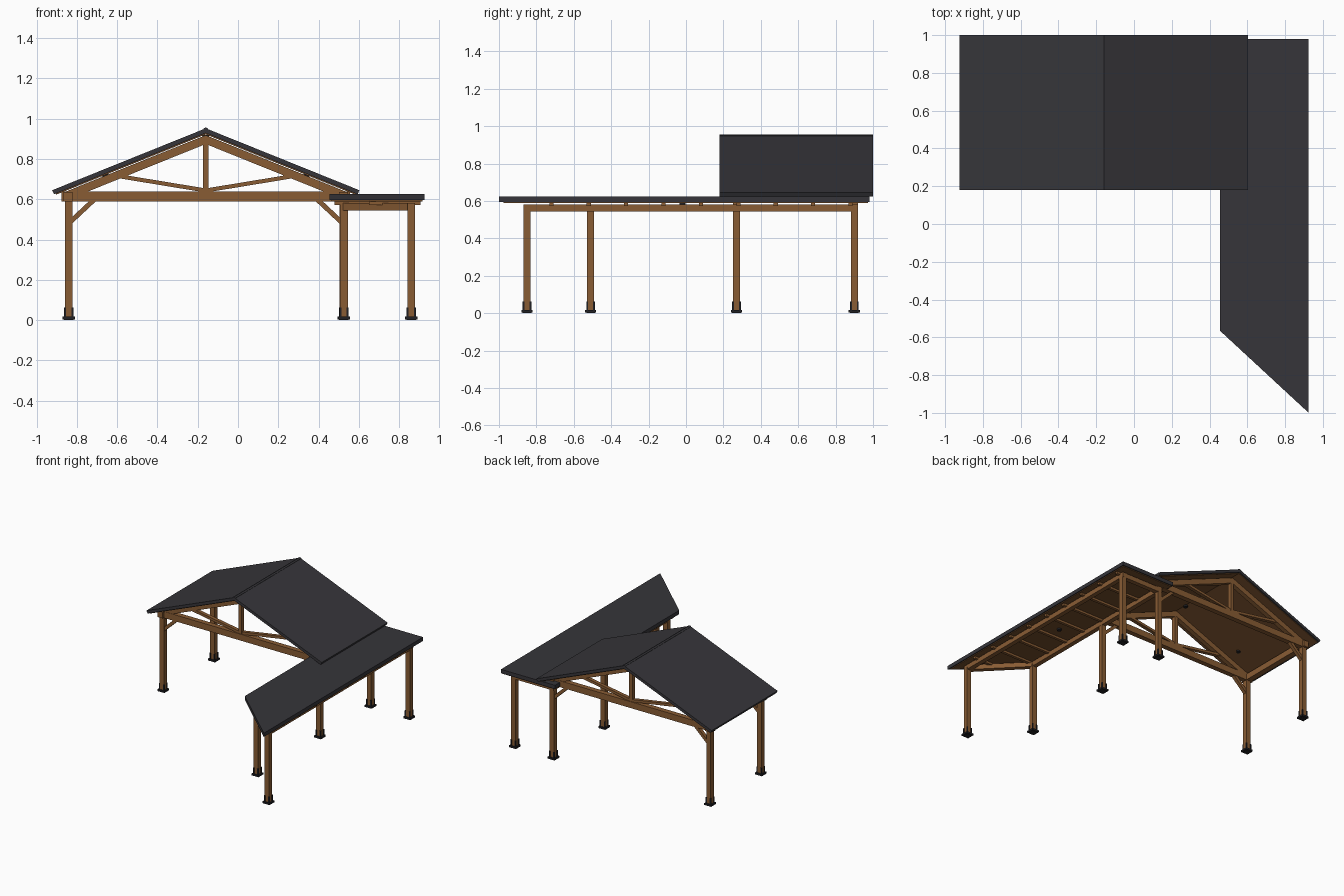
import bpy
import bmesh
from mathutils import Vector, Matrix

cube = bpy.data.objects.get("Cube")
if cube:
    bpy.data.objects.remove(cube, do_unlink=True)


def material(name, rgb, rough=0.7):
    m = bpy.data.materials.new(name)
    m.use_nodes = True
    m.diffuse_color = (*rgb, 1)
    node = m.node_tree.nodes["Principled BSDF"]
    node.inputs["Base Color"].default_value = (*rgb, 1)
    node.inputs["Roughness"].default_value = rough
    return m


ROOF = material("charcoal roofing", (0.037, 0.036, 0.042))
WOOD = material("warm timber", (0.25, 0.107, 0.034))
BOARD = material("ceiling boards", (0.17, 0.073, 0.024))
METAL = material("dark metal", (0.014, 0.014, 0.017))


def finish(name, bm, mat):
    bmesh.ops.recalc_face_normals(bm, faces=bm.faces)
    me = bpy.data.meshes.new(name)
    bm.to_mesh(me)
    bm.free()
    me.materials.append(mat)
    ob = bpy.data.objects.new(name, me)
    bpy.context.collection.objects.link(ob)
    return ob


def box(name, centre, size, mat):
    bm = bmesh.new()
    bmesh.ops.create_cube(bm, size=1, matrix=Matrix.Translation(centre) @ Matrix.Diagonal((*size, 1)))
    return finish(name, bm, mat)


def beam(name, p, q, wide, high, mat=WOOD):
    """Timber running from p to q, wide sideways and high upwards."""
    p, q = Vector(p), Vector(q)
    along = (q - p).normalized()
    guide = Vector((0, 1, 0)) if abs(along.y) < 0.01 else Vector((0, 0, 1))
    side = along.cross(guide).normalized()
    if abs(along.y) < 0.01:
        wide, high = high, wide
    rot = Matrix((along, side, side.cross(along))).transposed().to_4x4()
    bm = bmesh.new()
    bmesh.ops.create_cube(bm, size=1, matrix=Matrix.Translation((p + q) / 2) @ rot
                          @ Matrix.Diagonal(((q - p).length, wide, high, 1)))
    return finish(name, bm, mat)


def prism(name, points, push, mat):
    bm = bmesh.new()
    face = bm.faces.new([bm.verts.new(p) for p in points])
    out = bmesh.ops.extrude_face_region(bm, geom=[face])
    bmesh.ops.translate(bm, vec=push, verts=[v for v in out["geom"] if isinstance(v, bmesh.types.BMVert)])
    return finish(name, bm, mat)


# Gable layout
RIDGE = -0.16
SLOPE = 0.403
FRONT, BACK = 0.27, 0.90


def chevron(name, top, thick, half, y0, y1, mat):
    """Folded slab following both roof slopes."""
    cut = thick * SLOPE
    pts = [(-half, top - SLOPE * half), (0, top), (half, top - SLOPE * half),
           (half - cut, top - thick - SLOPE * (half - cut)), (0, top - thick),
           (cut - half, top - thick - SLOPE * (half - cut))]
    return prism(name, [(RIDGE + x, y0, z) for x, z in pts], (0, y1 - y0, 0), mat)


chevron("gable_roof", 0.952, 0.024, 0.763, 0.18, 1.0, ROOF)
chevron("gable_ceiling", 0.928, 0.006, 0.745, 0.19, 0.99, BOARD)
chevron("ridge_cap", 0.956, 0.006, 0.012, 0.18, 1.0, ROOF)

# Trusses with knee braces
for end, y in (("front", FRONT), ("back", BACK)):
    chevron(end + "_truss_rafters", 0.918, 0.044, 0.705, y - 0.018, y + 0.018, WOOD)
    beam(end + "_tie_beam", (RIDGE - 0.715, y, 0.613), (RIDGE + 0.715, y, 0.613), 0.04, 0.05)
    box(end + "_king_post", (RIDGE, y, 0.76), (0.028, 0.032, 0.25), WOOD)
    for side, s in (("right", -1), ("left", 1)):
        beam(f"{end}_{side}_strut", (RIDGE + s * 0.43, y, 0.714),
             (RIDGE + s * 0.01, y, 0.645), 0.028, 0.02)
        beam(f"{end}_{side}_knee_brace", (RIDGE + s * 0.675, y, 0.485),
             (RIDGE + s * 0.555, y, 0.597), 0.028, 0.024)

# Eave beams between the trusses
for side, s in (("right", -1), ("left", 1)):
    x = RIDGE + s * 0.683
    beam(side + "_eave_beam", (x, 0.235, 0.613), (x, 0.935, 0.613), 0.045, 0.048)

# Flat side roof with a slanted front end
outline = [(0.455, 0.98), (0.455, -0.565), (0.925, -1.0), (0.925, 0.98)]
prism("side_roof", [(x, y, 0.595) for x, y in outline], (0, 0, 0.03), ROOF)
inner = [(0.463, 0.972), (0.463, -0.555), (0.917, -0.975), (0.917, 0.972)]
prism("side_ceiling", [(x, y, 0.589) for x, y in inner], (0, 0, 0.006), BOARD)

# Side roof beams
INNER, OUTER = 0.526, 0.86
beam("inner_side_beam", (INNER, -0.53, 0.563), (INNER, 0.92, 0.563), 0.036, 0.038)
beam("outer_side_beam", (OUTER, -0.87, 0.563), (OUTER, 0.92, 0.563), 0.036, 0.038)
beam("slanted_front_beam", (INNER, -0.51, 0.563), (OUTER, -0.85, 0.563), 0.036, 0.038)
beam("rear_side_beam", (INNER, BACK, 0.563), (OUTER, BACK, 0.563), 0.036, 0.038)

# Side roof rafters, trimmed to the slanted end
for i in range(10):
    y = -0.92 + i * 0.2
    start = max(0.48, 0.455 + (-0.54 - y) * 1.08)
    if start < 0.84:
        beam(f"side_rafter_{i}", (start, y, 0.581), (0.905, y, 0.581), 0.022, 0.018)

# Posts on metal feet
posts = [("right_front", -0.84, FRONT, 0.6), ("right_back", -0.84, BACK, 0.6),
         ("middle_front", 0.524, FRONT, 0.6), ("middle_back", 0.524, BACK, 0.6),
         ("outer_back", OUTER, BACK, 0.56), ("outer_front", OUTER, -0.85, 0.56),
         ("inner_front", INNER, -0.51, 0.56)]
for name, x, y, top in posts:
    box(name + "_post", (x, y, (top + 0.015) / 2), (0.038, 0.038, top - 0.015), WOOD)
    box(name + "_base_plate", (x, y, 0.01), (0.06, 0.06, 0.014), METAL)
    box(name + "_base_pad", (x, y, 0.004), (0.046, 0.046, 0.008), METAL)
    for sx in (-1, 1):
        for sy in (-1, 1):
            box(f"{name}_bracket", (x + sx * 0.018, y + sy * 0.018, 0.038),
                (0.01, 0.01, 0.05), METAL)


# Small round ceiling lamps
def lamp(name, x, y, z):
    bm = bmesh.new()
    bmesh.ops.create_cone(bm, cap_ends=True, segments=16, radius1=0.016, radius2=0.016,
                          depth=0.014, matrix=Matrix.Translation((x, y, z)))
    finish(name, bm, METAL)


lamp("side_lamp", 0.69, -0.02, 0.583)
for name, s in (("right_lamp", -1), ("left_lamp", 1)):
    lamp(name, RIDGE + s * 0.5, 0.39, 0.922 - SLOPE * 0.5)
lamp("ridge_lamp", RIDGE, 0.39, 0.912)
